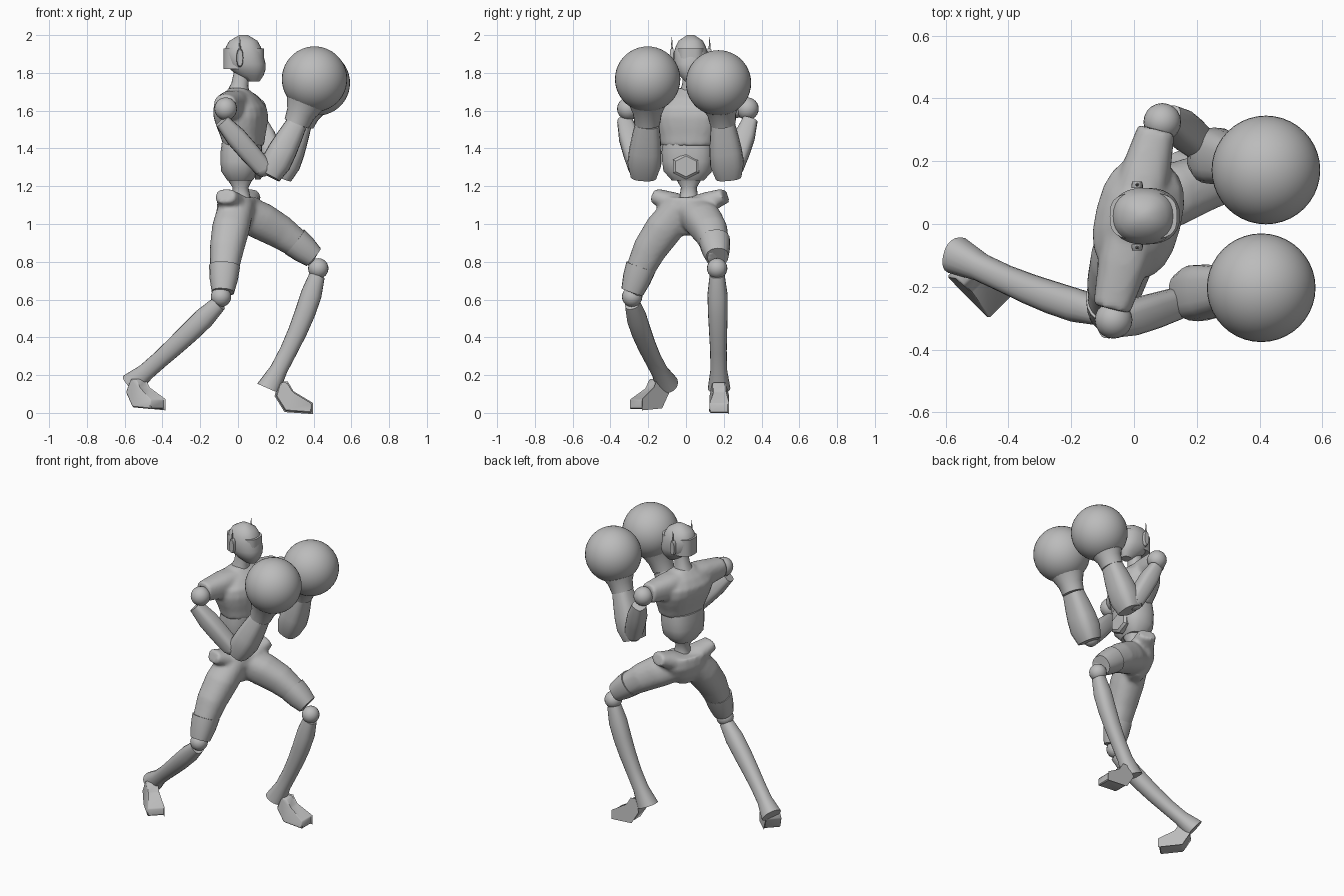
import bpy, bmesh, math
from mathutils import Vector, Matrix

cube = bpy.data.objects.get("Cube")
if cube:
    bpy.data.objects.remove(cube, do_unlink=True)

grey = bpy.data.materials.new("plain grey")
grey.use_nodes = True
colour = (0.5, 0.5, 0.5, 1)
grey.diffuse_color = colour
grey.node_tree.nodes["Principled BSDF"].inputs["Base Color"].default_value = colour

UP = Vector((0, 0, 1))
ACROSS = Vector((0, 1, 0))
STRAIGHT = Vector((0, 0, 0))


def turned(degrees):
    """Sideways direction of a body part twisted about the vertical."""
    return Matrix.Rotation(math.radians(degrees), 3, 'Z') @ ACROSS


def along(start, end, bow, t):
    """Point on a bowed line between two joints."""
    return Vector(start).lerp(Vector(end), t) + Vector(bow) * math.sin(math.pi * t)


def finish(name, bm):
    bmesh.ops.recalc_face_normals(bm, faces=bm.faces[:])
    mesh = bpy.data.meshes.new(name)
    bm.to_mesh(mesh)
    bm.free()
    mesh.materials.append(grey)
    part = bpy.data.objects.new(name, mesh)
    bpy.context.collection.objects.link(part)
    bpy.ops.object.select_all(action='DESELECT')
    part.select_set(True)
    bpy.context.view_layer.objects.active = part
    bpy.ops.object.shade_smooth_by_angle(angle=math.radians(40))
    return part


def add_limb(bm, start, end, radii, flat=1, bow=STRAIGHT, side=ACROSS,
             axis=None, power=2.3, segments=20):
    """Skin evenly spaced rounded rings; flat is the depth to width ratio."""
    direction = (axis or Vector(end) - Vector(start)).normalized()
    u = (side - direction * side.dot(direction)).normalized()
    v = u.cross(direction)
    rings = []
    for i, radius in enumerate(radii):
        centre = along(start, end, bow, i / (len(radii) - 1))
        ring = []
        for k in range(segments):
            angle = math.tau * k / segments
            c, s = (math.copysign(abs(w) ** (2 / power), w)
                    for w in (math.cos(angle), math.sin(angle)))
            ring.append(bm.verts.new(centre + radius * (u * c + v * s * flat)))
        rings.append(ring)
    for lower, upper in zip(rings, rings[1:]):
        for k in range(segments):
            bm.faces.new((lower[k], lower[k - 1], upper[k - 1], upper[k]))
    bm.faces.new(rings[0])
    bm.faces.new(rings[-1])


def limb(name, start, end, radii, **options):
    bm = bmesh.new()
    add_limb(bm, start, end, radii, **options)
    return finish(name, bm)


def ball(name, centre, radius, segments=20):
    bm = bmesh.new()
    bmesh.ops.create_uvsphere(bm, u_segments=segments, v_segments=segments // 2 + 2,
                              radius=radius, matrix=Matrix.Translation(centre))
    return finish(name, bm)


def blend(part):
    """Merge overlapping shells into one soft skin."""
    remesh = part.modifiers.new("blend", 'REMESH')
    remesh.mode = 'VOXEL'
    remesh.voxel_size = 0.012
    remesh.use_smooth_shade = True
    part.modifiers.new("soften", 'SMOOTH').iterations = 4


# Head, visor and neck
middle = 0.025
limb("head", (.08, middle, 1.755), (.03, middle, 2),
     [.03, .06, .08, .09, .09, .09, .08, .065, .02],
     flat=1.15, bow=(-.02, 0, 0), axis=UP, segments=28)
limb("visor", (.03, middle, 1.82), (.03, middle, 1.93), [.075, .075],
     flat=1.43, power=3, segments=32)
limb("neck", (0, middle, 1.68), (.02, middle, 1.8), [.065, .045, .042])

# Ear pads and aerials
for label, sign in (("left", 1), ("right", -1)):
    outward = ACROSS * sign
    ear = Vector((.01, middle, 1.88)) + outward * .09
    limb(label + "_ear_pad", ear, ear + outward * .02, [.05, .05, .043], flat=.36, side=UP)
    base = ear + outward * .01
    limb(label + "_aerial", base, base + UP * .11, [.008, .005, .001], segments=8)

# Chest with shoulder yoke
twist = turned(-14)
yoke = Vector((0, .015, 1.625))
bm = bmesh.new()
add_limb(bm, (.03, .01, 1.415), (0, middle, 1.72), [.145, .16, .18, .195, .19, .14, .065],
         flat=.7, side=twist, axis=UP, power=2.5)
add_limb(bm, yoke - twist * .295, yoke + twist * .295, [.06, .08, .09, .08, .06],
         side=UP, power=2.5)
blend(finish("chest", bm))

# Belly, buckle and waist
limb("belly", (.01, .01, 1.23), (.02, .01, 1.43), [.085, .13, .137, .14, .135],
     flat=.77, side=turned(-7), axis=UP, power=2.6)
limb("hexagon_buckle", (.09, 0, 1.305), (.13, 0, 1.305), [.07, .07, .07, .055],
     flat=1.15, side=UP, power=2, segments=6)
limb("waist", (.02, .015, 1.08), (.01, .015, 1.25), [.08, .05, .042, .075], axis=UP)

# Pelvis with flared hip tips; the thighs join the same skin
twist = turned(-20)
pelvis = Vector((0, .02, 1.08))
hips = bmesh.new()
add_limb(hips, (0, .01, .94), (0, .02, 1.14), [.05, .12, .15, .14], flat=.7,
         side=twist, axis=UP)
for sign in (1, -1):
    add_limb(hips, pelvis, pelvis + twist * sign * .2 + UP * .07, [.06, .055, .04],
             flat=1.4, side=UP)


def foot(name, heel, degrees):
    """Side profile given thickness, narrower at the ankle."""
    profile = [(0, .09), (.02, .16), (.06, .16), (.09, .11), (.19, .05), (.19, 0), (.05, .01)]
    bm = bmesh.new()
    flanks = []
    for sign in (-1, 1):
        flanks.append([bm.verts.new((x, sign * (.052 if z < .1 else .035), z))
                       for x, z in profile])
        bm.faces.new(flanks[-1])
    inner, outer = flanks
    for k in range(len(profile)):
        bm.faces.new((inner[k], inner[k - 1], outer[k - 1], outer[k]))
    bmesh.ops.transform(bm, verts=bm.verts[:], matrix=Matrix.Translation(heel)
                        @ Matrix.Rotation(math.radians(degrees), 4, 'Z'))
    bmesh.ops.bevel(bm, geom=bm.edges[:], offset=.006, segments=1, affect='EDGES')
    finish(name, bm)


def leg(label, hip, thigh_end, thigh_bow, knee, shin_top, heel, shin_bow):
    add_limb(hips, hip, thigh_end, [.095, .1, .09, .075, .055], bow=thigh_bow)
    limb(label + "_knee_cuff", along(hip, thigh_end, thigh_bow, .7), thigh_end,
         [.082, .075, .06])
    ball(label + "_knee", knee, .054)
    limb(label + "_shin", shin_top, heel, [.04, .053, .052, .048, .044, .044, .06],
         flat=1.05, bow=shin_bow)


leg("right", hip=(-.01, -.02, 1.09), thigh_end=(-.08, -.285, .64), thigh_bow=(-.015, -.04, 0),
    knee=(-.09, -.285, .615), shin_top=(-.1, -.285, .58), heel=(-.565, -.1, .15),
    shin_bow=(0, -.015, -.01))
leg("left", hip=(.01, .04, 1.07), thigh_end=(.4, .165, .825), thigh_bow=(.02, .03, .01),
    knee=(.425, .165, .765), shin_top=(.42, .165, .73), heel=(.16, .175, .13),
    shin_bow=(.025, 0, 0))
blend(finish("hips_and_thighs", hips))
foot("right_foot", heel=(-.56, -.13, .02), degrees=-45)
foot("left_foot", heel=(.2, .175, 0), degrees=0)


def arm(label, shoulder, arm_top, elbow, forearm_base, wrist, glove):
    ball(label + "_shoulder", shoulder, .06)
    limb(label + "_upper_arm", arm_top, elbow, [.04, .055, .055, .05], power=3)
    ball(label + "_elbow", elbow, .05)
    limb(label + "_forearm", forearm_base, wrist, [.07, .09, .086, .076, .064],
         flat=.88, power=2.8)
    limb(label + "_glove_cuff", wrist, along(wrist, glove, STRAIGHT, .45),
         [.068, .076, .1], power=2)
    ball(label + "_glove", glove, .173, segments=40)


arm("right", shoulder=(-.065, -.305, 1.61), arm_top=(-.085, -.325, 1.545),
    elbow=(.13, -.255, 1.3), forearm_base=(.165, -.225, 1.255),
    wrist=(.31, -.205, 1.53), glove=(.405, -.203, 1.767))
arm("left", shoulder=(.09, .325, 1.61), arm_top=(.11, .34, 1.55),
    elbow=(.21, .255, 1.3), forearm_base=(.225, .225, 1.25),
    wrist=(.335, .195, 1.53), glove=(.42, .172, 1.747))
